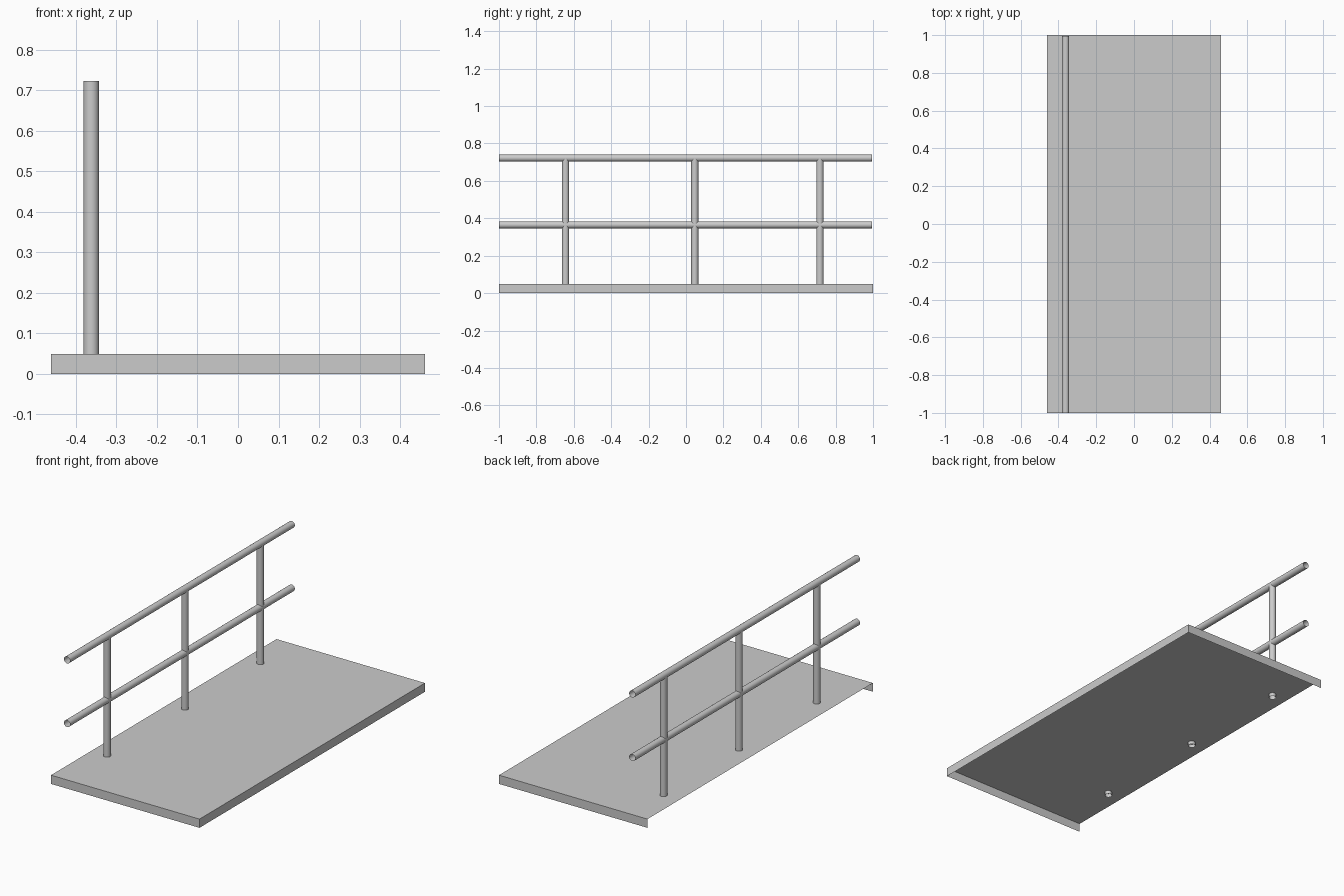
import bpy, bmesh
from math import pi
from mathutils import Matrix, Vector

if "Cube" in bpy.data.objects:
    bpy.data.objects.remove(bpy.data.objects["Cube"])

HALF_X, HALF_Y, DECK_Z = 0.461, 1.0, 0.049
RAIL_X, PIPE_R = -0.362, 0.019


def make_object(name, bm):
    mesh = bpy.data.meshes.new(name)
    bm.to_mesh(mesh)
    bm.free()
    obj = bpy.data.objects.new(name, mesh)
    bpy.context.collection.objects.link(obj)
    return obj


def open_pipe(name, start, end):
    """Thin-walled pipe without end caps between two points."""
    start, end = Vector(start), Vector(end)
    axis = end - start
    turn = Vector((0, 0, 1)).rotation_difference(axis).to_matrix().to_4x4()
    bm = bmesh.new()
    bmesh.ops.create_cone(bm, cap_ends=False, segments=24, radius1=PIPE_R,
                          radius2=PIPE_R, depth=axis.length,
                          matrix=Matrix.Translation((start + end) / 2) @ turn)
    for f in bm.faces:
        f.smooth = True
    return make_object(name, bm)


# Sheet deck with folded-down edges, open underneath and on the left
bm = bmesh.new()
bmesh.ops.create_cube(bm, size=1)
bmesh.ops.scale(bm, vec=(2 * HALF_X, 2 * HALF_Y, DECK_Z), verts=bm.verts)
bmesh.ops.translate(bm, vec=(0, 0, DECK_Z / 2), verts=bm.verts)
bm.normal_update()
gone = [f for f in bm.faces if f.normal.z < -0.5 or f.normal.x < -0.5]
bmesh.ops.delete(bm, geom=gone, context='FACES')
make_object("deck", bm)

# Posts, poking slightly through the deck
for name, y in (("front", -0.644), ("middle", 0.047), ("back", 0.716)):
    open_pipe(name + "_post", (RAIL_X, y, 0.029), (RAIL_X, y, 0.722))

# Horizontal rails
for name, z in (("middle_rail", 0.365), ("top_rail", 0.722)):
    open_pipe(name, (RAIL_X, -1.0, z), (RAIL_X, 0.994, z))
